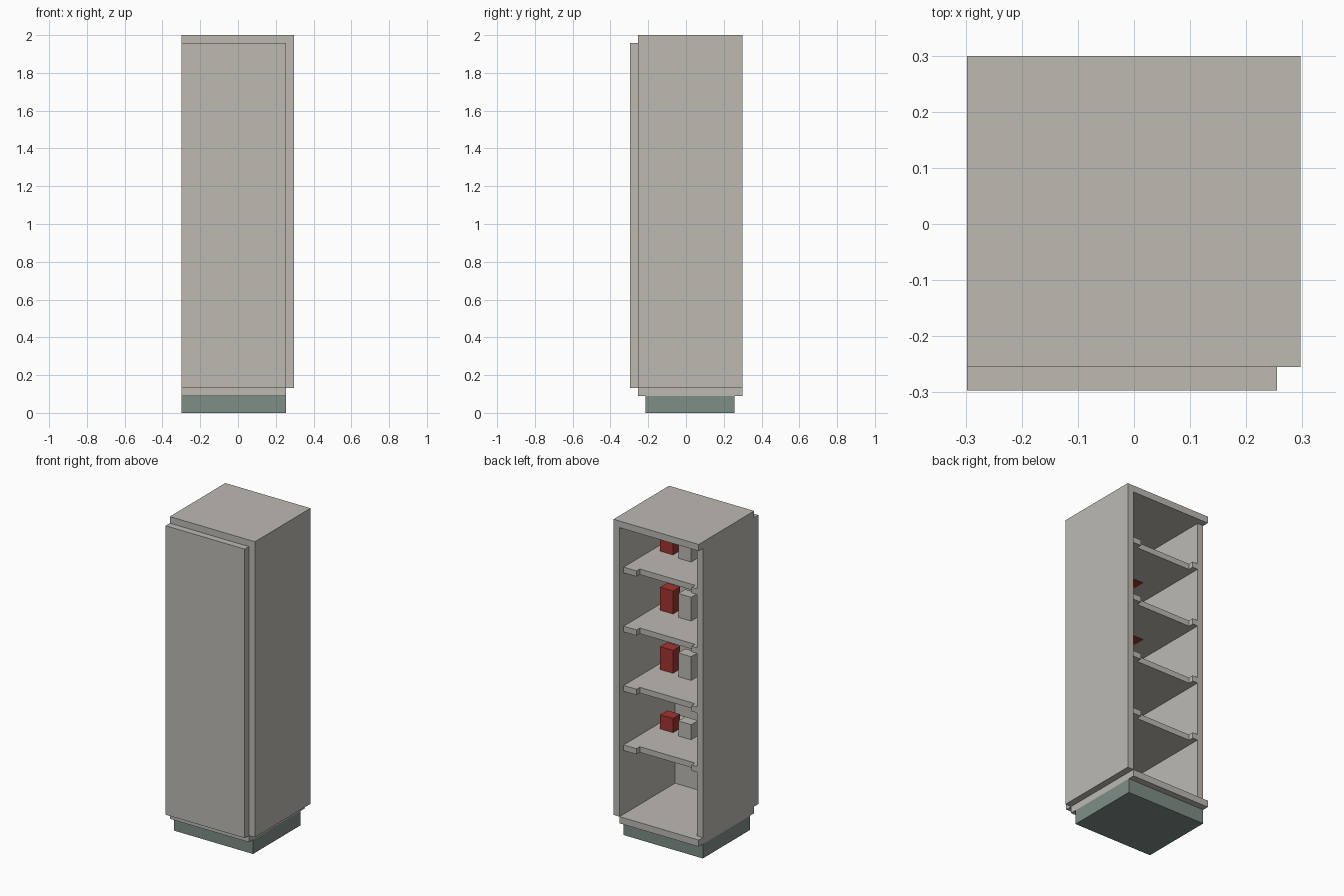
import bpy
import bmesh
from mathutils import Vector

cube = bpy.data.objects.get("Cube")
if cube:
    bpy.data.objects.remove(cube, do_unlink=True)


def material(name, rgb):
    m = bpy.data.materials.new(name)
    m.use_nodes = True
    m.diffuse_color = (*rgb, 1)
    m.node_tree.nodes["Principled BSDF"].inputs["Base Color"].default_value = (*rgb, 1)
    return m


BODY = material("warm grey board", (0.51, 0.49, 0.45))
PLINTH = material("grey green plinth", (0.21, 0.27, 0.24))
RED = material("dark red", (0.36, 0.035, 0.03))


def prism(name, profile, axis, lo, hi, mat):
    """Extrude a 2D outline along an axis; the outline uses the other two axes in order."""
    i = "xyz".index(axis)
    bm = bmesh.new()
    verts = []
    for p in profile:
        co = list(p)
        co.insert(i, lo)
        verts.append(bm.verts.new(co))
    face = bm.faces.new(verts)
    ext = bmesh.ops.extrude_face_region(bm, geom=[face])
    move = Vector([hi - lo if k == i else 0 for k in range(3)])
    bmesh.ops.translate(bm, vec=move, verts=[v for v in ext["geom"] if isinstance(v, bmesh.types.BMVert)])
    bmesh.ops.recalc_face_normals(bm, faces=bm.faces)
    me = bpy.data.meshes.new(name)
    bm.to_mesh(me)
    bm.free()
    me.materials.append(mat)
    ob = bpy.data.objects.new(name, me)
    bpy.context.collection.objects.link(ob)
    return ob


def box(name, x, y, z, mat):
    outline = [(x[0], y[0]), (x[1], y[0]), (x[1], y[1]), (x[0], y[1])]
    return prism(name, outline, "z", z[0], z[1], mat)


# Board positions: outer faces and inner faces
X0, X1, XI0, XI1 = -0.298, 0.297, -0.257, 0.255
Y0, Y1, YI0, YI1 = -0.297, 0.299, -0.255, 0.258
Z0, ZI0, ZI1, Z1 = 0.09, 0.132, 1.958, 2.0

# Plinth and bottom board
box("plinth", (X0, XI1), (-0.214, YI1), (0, Z0), PLINTH)
box("bottom_board", (X0, XI1), (YI0, Y1), (Z0, ZI0), BODY)

# Top and left side as one angled shell
prism("top_and_left_side", [(X0, ZI1), (XI1, ZI1), (XI1, ZI0), (X1, ZI0), (X1, Z1), (X0, Z1)],
      "y", YI0, Y1, BODY)

# Front and right side as one angled shell
prism("front_and_right_side", [(X0, Y0), (XI1, Y0), (XI1, YI0), (XI0, YI0), (XI0, YI1), (X0, YI1)],
      "z", ZI0, ZI1, BODY)

# Shelves with a shallow cut in the back edge, each carrying three boxes
shelf_outline = [(XI0, YI0), (XI1, YI0), (XI1, YI1), (0.165, YI1),
                 (0.165, 0.225), (-0.22, 0.225), (-0.22, YI1), (XI0, YI1)]
THICK = 0.036
for n, (top, height) in enumerate([(0.57, 0.09), (0.945, 0.145), (1.32, 0.145), (1.693, 0.145)], 1):
    prism(f"shelf_{n}", shelf_outline, "z", top - THICK, top, BODY)
    box(f"red_box_{n}", (0.118, 0.208), (-0.11, -0.039), (top, top + height), RED)
    box(f"grey_box_{n}", (-0.022, 0.068), (-0.09, -0.02), (top, top + height + 0.005), BODY)
    # The upper two end boxes reach through their shelf
    sink = THICK + 0.003 if n > 2 else 0
    box(f"end_red_box_{n}", (-0.117, -0.037), (-0.13, -0.06), (top - sink, top + height), RED)
